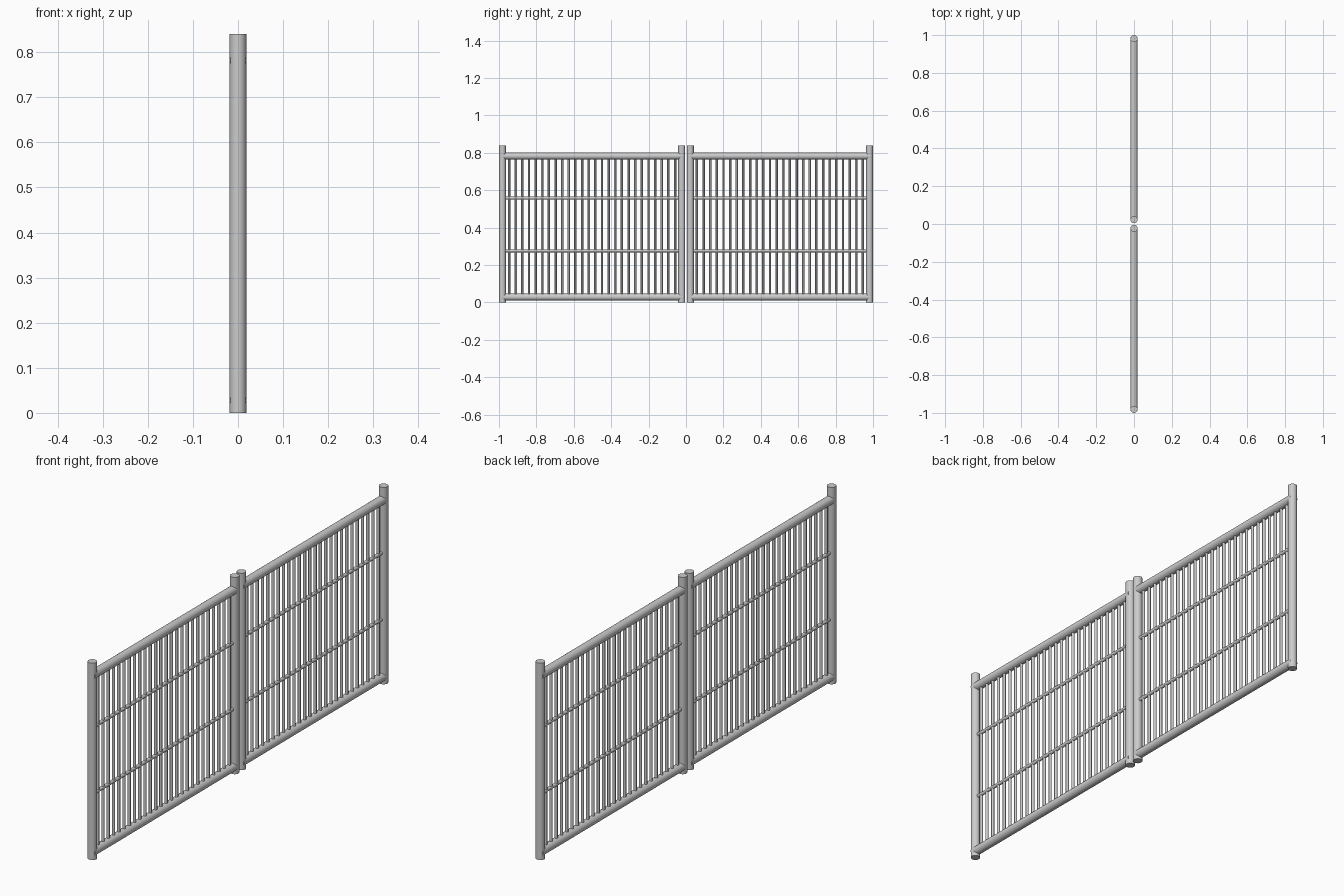
import bpy
from mathutils import Vector

if "Cube" in bpy.data.objects:
    bpy.data.objects.remove(bpy.data.objects["Cube"])

POST_R, RAIL_R, BAR_R = 0.0185, 0.0185, 0.0065
HEIGHT, TOP_Z, BOTTOM_Z = 0.84, 0.782, 0.028
OUTER, INNER = 0.9815, 0.023
BARS = 26


def tube(name, a, b, r, sides):
    """Capped round tube between two points."""
    a, b = Vector(a), Vector(b)
    d = b - a
    bpy.ops.mesh.primitive_cylinder_add(vertices=sides, radius=r, depth=d.length,
                                        location=(a + b) / 2)
    ob = bpy.context.object
    ob.name = name
    ob.rotation_euler = d.to_track_quat('Z', 'Y').to_euler()
    bpy.ops.object.shade_smooth_by_angle()
    return ob


for side, s in (("left", -1), ("right", 1)):
    # end posts
    for label, y in (("outer", OUTER), ("inner", INNER)):
        tube(f"{side}_{label}_post", (0, s * y, 0), (0, s * y, HEIGHT), POST_R, 24)
    # thick rails, running into the posts
    for label, z in (("top", TOP_Z), ("bottom", BOTTOM_Z)):
        tube(f"{side}_{label}_rail", (0, s * (INNER - 0.008), z),
             (0, s * (OUTER + 0.008), z), RAIL_R, 24)
    # thin middle rods
    for label, z in (("upper", 0.558), ("lower", 0.275)):
        tube(f"{side}_{label}_rod", (0, s * INNER, z), (0, s * OUTER, z), 0.0075, 12)
    # upright bars, repeated with an array
    step = (OUTER - INNER) / (BARS + 1)
    y = s * (INNER + step)
    bar = tube(f"{side}_upright_bars", (0, y, BOTTOM_Z), (0, y, TOP_Z), BAR_R, 12)
    bar.rotation_euler = (0, 0, 0)
    arr = bar.modifiers.new("repeat", 'ARRAY')
    arr.count = BARS
    arr.use_relative_offset = False
    arr.use_constant_offset = True
    arr.constant_offset_displace = (0, s * step, 0)
